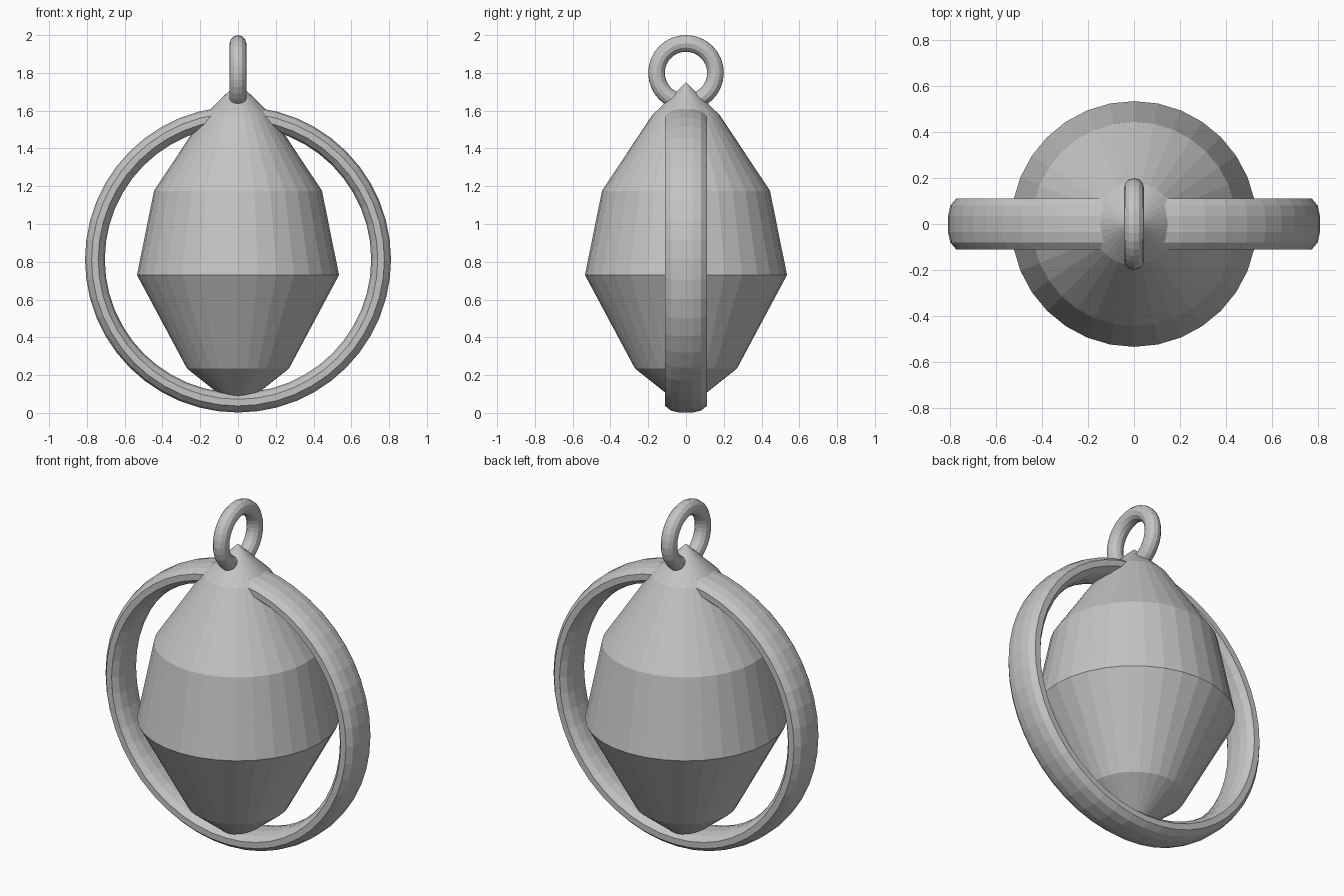
import bpy, bmesh, math

if "Cube" in bpy.data.objects:
    bpy.data.objects.remove(bpy.data.objects["Cube"])

grey = bpy.data.materials.new("plain_grey")
grey.diffuse_color = (0.55, 0.55, 0.55, 1)
grey.use_nodes = True
grey.node_tree.nodes["Principled BSDF"].inputs["Base Color"].default_value = grey.diffuse_color


def finish(name, bm):
    bmesh.ops.remove_doubles(bm, verts=bm.verts, dist=1e-5)
    bmesh.ops.recalc_face_normals(bm, faces=bm.faces)
    me = bpy.data.meshes.new(name)
    bm.to_mesh(me)
    bm.free()
    me.materials.append(grey)
    ob = bpy.data.objects.new(name, me)
    bpy.context.collection.objects.link(ob)
    return ob


def lathe(name, profile, sides, closed=False):
    """Spin (radius, height) points around z."""
    bm = bmesh.new()
    rows = []
    for r, h in profile:
        if r == 0:
            rows.append([bm.verts.new((0, 0, h))] * sides)
        else:
            rows.append([bm.verts.new((r * math.cos(math.tau * i / sides),
                                       r * math.sin(math.tau * i / sides), h))
                         for i in range(sides)])
    pairs = list(zip(rows, rows[1:])) + ([(rows[-1], rows[0])] if closed else [])
    for a, b in pairs:
        for i in range(sides):
            j = (i + 1) % sides
            bm.faces.new(list(dict.fromkeys((a[i], a[j], b[j], b[i]))))
    return finish(name, bm)


# faceted body
lathe("body", [(0, 0.02), (0.27, 0.235), (0.535, 0.73), (0.445, 1.175),
               (0.18, 1.575), (0, 1.75)], 32)

# wide band around the body, standing in the xz plane
half = [(0.81, 0.035), (0.80, 0.08), (0.775, 0.11), (0.74, 0.11),
        (0.715, 0.08), (0.705, 0.035)]
section = half + [(r, -h) for r, h in reversed(half)]
band = lathe("outer_band", section, 48, closed=True)
band.rotation_euler = (math.pi / 2, 0, 0)
band.location = (0, 0, 0.812)

# small hanging loop, standing in the yz plane
tube = [(0.156 + 0.044 * math.cos(math.tau * k / 12),
         0.044 * math.sin(math.tau * k / 12)) for k in range(12)]
loop = lathe("hanging_loop", tube, 32, closed=True)
loop.rotation_euler = (0, math.pi / 2, 0)
loop.location = (0, 0, 1.80)
